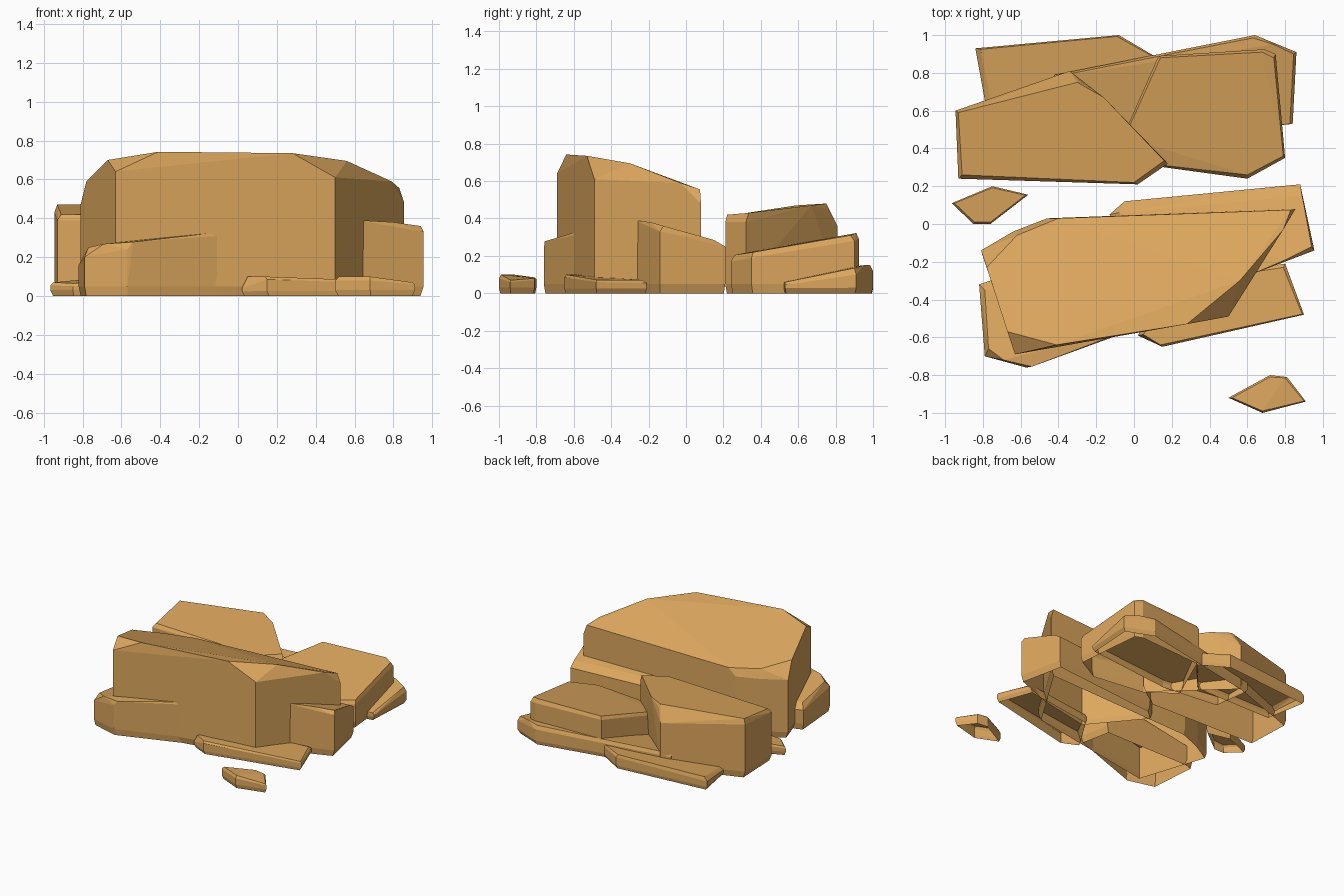
import bpy, bmesh

stone = bpy.data.materials.new("tan_stone")
stone.diffuse_color = (0.72, 0.385, 0.11, 1)


def rock(name, sides, top, foot=0.05, shrink=0.97):
    """Faceted rock, open underneath: sides = (x, y, shoulder height), top = (x, y, z) of the sloping cap."""
    cx = sum(p[0] for p in sides) / len(sides)
    cy = sum(p[1] for p in sides) / len(sides)
    bm = bmesh.new()
    for x, y, z in sides:
        bm.verts.new((x, y, z))
        bm.verts.new((x, y, min(foot, z * 0.6)))
        bm.verts.new((cx + (x - cx) * shrink, cy + (y - cy) * shrink, 0))
    for p in top:
        bm.verts.new(p)
    bmesh.ops.convex_hull(bm, input=bm.verts)
    loose = [v for v in bm.verts if not v.link_faces]
    bmesh.ops.delete(bm, geom=loose, context='VERTS')
    # merge nearly coplanar triangles into broad facets
    bmesh.ops.dissolve_limit(bm, angle_limit=0.06, verts=bm.verts, edges=bm.edges)
    bmesh.ops.recalc_face_normals(bm, faces=bm.faces)
    # open base
    base = [f for f in bm.faces if all(v.co.z < 0.001 for v in f.verts)]
    bmesh.ops.delete(bm, geom=base, context='FACES')
    me = bpy.data.meshes.new(name)
    bm.to_mesh(me)
    bm.free()
    me.materials.append(stone)
    ob = bpy.data.objects.new(name, me)
    bpy.context.collection.objects.link(ob)


# front cluster: tall slab and the rocks leaning on it
rock("main_boulder",
     [(-.81, -.14, .47), (-.63, -.69, .64), (.50, -.49, .61), (.855, .08, .48),
      (-.10, .045, .50), (-.46, .03, .47), (-.64, -.04, .47)],
     [(-.67, -.57, .70), (-.41, -.64, .742), (.28, -.53, .735), (.56, -.30, .695),
      (.79, -.03, .59), (.83, .075, .555), (-.40, .03, .525), (-.62, -.06, .54), (-.78, -.23, .59)])
rock("right_boulder",
     [(-.13, .05, .26), (-.05, .12, .24), (.88, .21, .25), (.955, -.14, .33), (.64, -.26, .385), (.2, -.35, .38)],
     [(.66, -.25, .388), (.80, -.19, .38), (.94, -.12, .36), (.89, .15, .285), (-.08, .06, .29)])
rock("left_boulder",
     [(-.82, -.32, .16), (-.79, -.70, .20), (-.57, -.76, .24), (.05, -.54, .32), (.0, -.3, .27), (-.76, -.30, .16)],
     [(-.77, -.66, .25), (-.69, -.72, .268), (-.54, -.755, .278), (.05, -.53, .345), (-.79, -.35, .20), (-.1, -.32, .30)])
rock("front_slab",
     [(.02, -.59, .04), (.15, -.65, .085), (.90, -.48, .06), (.80, -.21, .055), (.2, -.3, .05)],
     [(.05, -.585, .10), (.14, -.64, .10), (.89, -.477, .072), (.79, -.23, .07), (.2, -.32, .08)], .025)

# rear cluster
rock("rear_left_boulder",
     [(-.945, .60, .43), (-.93, .24, .39), (.02, .21, .38), (.18, .32, .38), (-.34, .81, .36), (-.29, .76, .45)],
     [(-.93, .59, .47), (-.91, .26, .42), (.0, .22, .42), (.16, .335, .43), (-.16, .67, .47), (-.30, .75, .48)])
rock("rear_right_boulder",
     [(-.06, .46, .22), (.13, .89, .29), (.69, .925, .29), (.75, .90, .28), (.80, .35, .19), (.60, .24, .17), (.16, .30, .17)],
     [(-.05, .46, .245), (.14, .88, .315), (.68, .91, .322), (.74, .88, .31), (.79, .36, .22), (.60, .26, .205), (.16, .31, .21)])
rock("rear_slab",
     [(-.42, .79, .10), (.64, 1.0, .12), (.86, .91, .10), (.84, .53, .045), (.1, .45, .04), (-.38, .5, .05)],
     [(-.42, .78, .125), (.63, .985, .15), (.74, .95, .15), (.845, .90, .135), (.825, .53, .06), (.1, .46, .06), (-.38, .5, .08)], .03)
rock("rear_left_slab",
     [(-.84, .93, .07), (-.08, 1.0, .09), (.14, .87, .08), (-.1, .60, .04), (-.78, .60, .04)],
     [(-.81, .925, .10), (-.09, .993, .11), (.13, .87, .10), (-.1, .61, .06), (-.75, .61, .06)], .025)

# loose pebbles
rock("front_pebble",
     [(.50, -.92, .08), (.72, -.80, .075), (.81, -.81, .07), (.91, -.94, .06), (.68, -1.0, .08)],
     [(.52, -.92, .10), (.72, -.81, .085), (.80, -.815, .08), (.90, -.937, .07), (.68, -.99, .10)], .03, .93)
rock("left_pebble",
     [(-.965, .11, .055), (-.75, .20, .075), (-.56, .155, .075), (-.76, .0, .055), (-.85, .0, .05)],
     [(-.95, .11, .07), (-.75, .192, .09), (-.575, .152, .09), (-.76, .01, .07), (-.845, .01, .065)], .03, .93)
